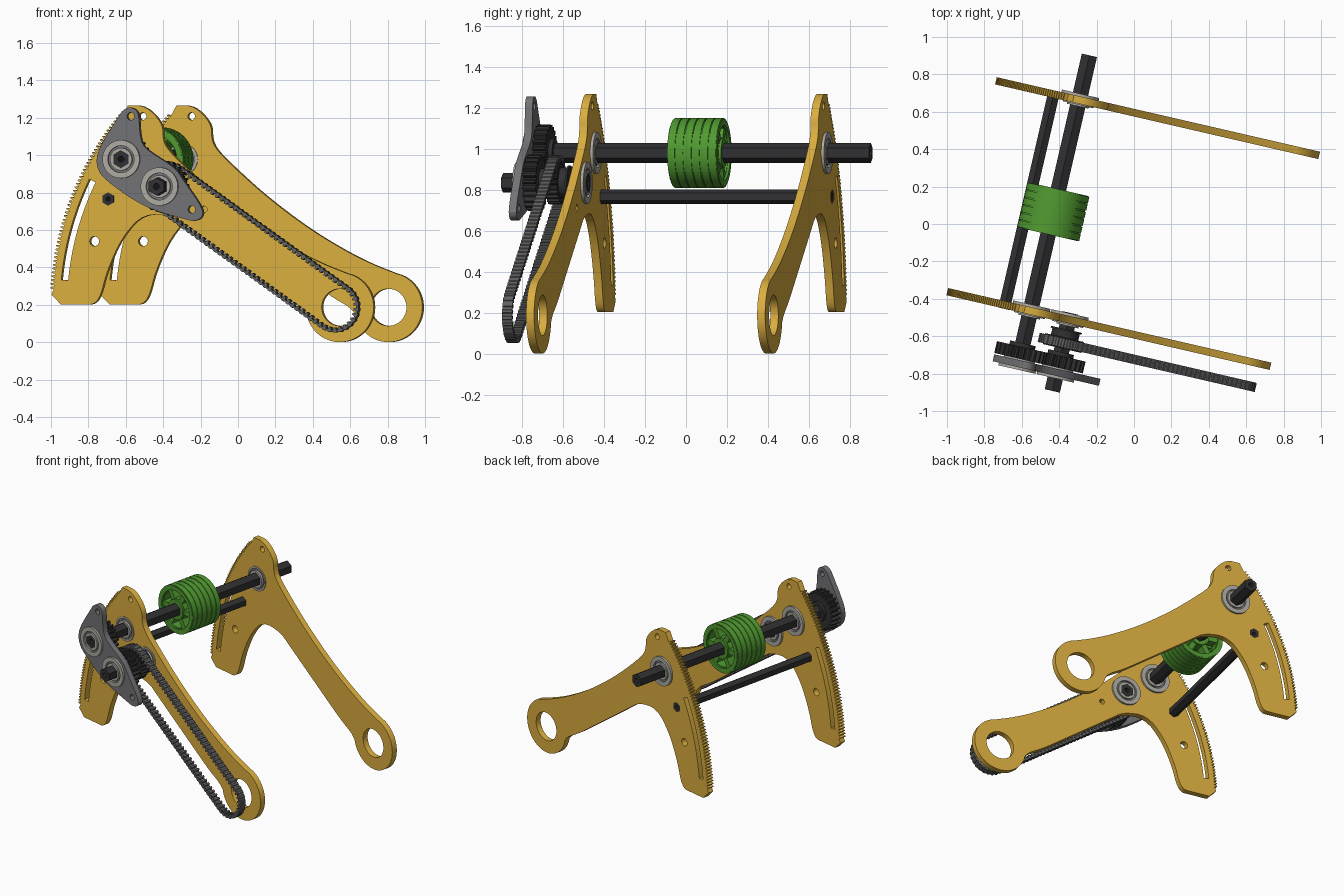
import bpy, bmesh
from math import sin, cos, pi, radians, atan2, hypot
from mathutils import Matrix

if "Cube" in bpy.data.objects:
    bpy.data.objects.remove(bpy.data.objects["Cube"])

# Local frame: u along the plates, z up, v along the shafts; whole model yawed 13 degrees
YAW = Matrix.Rotation(radians(-13), 4, 'Z')
S1, S2, PIVOT, ROD = (-.435, .979), (-.225, .833), (.696, .187), (-.575, .766)


def material(name, r, g, b):
    m = bpy.data.materials.new(name)
    m.diffuse_color = (r, g, b, 1)
    m.use_nodes = True
    m.node_tree.nodes["Principled BSDF"].inputs["Base Color"].default_value = m.diffuse_color
    return m


GOLD = material("gold", .70, .42, .05)
GREEN = material("green", .08, .32, .03)
DARK = material("dark", .03, .03, .032)
BELT = material("belt_grey", .12, .12, .12)
GREY = material("plate_grey", .17, .17, .18)
STEEL = material("steel", .42, .40, .36)


def slab(name, loops, v0, v1, mat):
    """Fill nested 2D loops (u, z), holes included, and extrude from v0 to v1."""
    cu = bpy.data.curves.new(name, 'CURVE')
    cu.dimensions, cu.fill_mode, cu.extrude = '2D', 'BOTH', (v1 - v0) / 2
    for loop in loops:
        sp = cu.splines.new('POLY')
        sp.points.add(len(loop) - 1)
        for p, (a, b) in zip(sp.points, loop):
            p.co = (a, b, 0, 1)
        sp.use_cyclic_u = True
    tmp = bpy.data.objects.new(name + "_tmp", cu)
    bpy.context.collection.objects.link(tmp)
    dg = bpy.context.evaluated_depsgraph_get()
    me = bpy.data.meshes.new_from_object(tmp.evaluated_get(dg))
    bpy.data.objects.remove(tmp)
    bpy.data.curves.remove(cu)
    bm = bmesh.new()
    bm.from_mesh(me)
    bmesh.ops.remove_doubles(bm, verts=bm.verts, dist=1e-5)
    bmesh.ops.recalc_face_normals(bm, faces=bm.faces)
    bm.transform(YAW @ Matrix.Translation((0, (v0 + v1) / 2, 0)) @ Matrix.Rotation(pi / 2, 4, 'X'))
    bm.to_mesh(me)
    bm.free()
    me.materials.clear()
    me.materials.append(mat)
    ob = bpy.data.objects.new(name, me)
    bpy.context.collection.objects.link(ob)
    return ob


def arc(c, r, a0, a1, n):
    return [(c[0] + r * cos(radians(a0 + (a1 - a0) * i / n)),
             c[1] + r * sin(radians(a0 + (a1 - a0) * i / n))) for i in range(n + 1)]


def circle(c, r, n=48, start=0):
    return arc(c, r, start, start + 360, n)[:-1]


def hexagon(c, r=.048):
    return circle(c, r, 6, 30)


def rounded(pts, times=2):
    """Corner cutting that keeps the end points."""
    for _ in range(times):
        out = [pts[0]]
        for (a, b), (c, d) in zip(pts, pts[1:]):
            out += [(a * .75 + c * .25, b * .75 + d * .25), (a * .25 + c * .75, b * .25 + d * .75)]
        pts = out + [pts[-1]]
    return pts


def toothed(c, root, tip, a0, a1, n):
    pts = []
    step = (a1 - a0) / n
    for i in range(n):
        for f, r in ((-.38, root), (-.14, tip), (.14, tip), (.38, root)):
            t = radians(a0 + (i + f) * step)
            pts.append((c[0] + r * cos(t), c[1] + r * sin(t)))
    return pts


# Toothed side plates: arm, pivot eye, curved leg
def side_plate(name, v, bearings, extra):
    upper = rounded([(-.467, 1.266), (-.369, 1.266), (-.275, 1.17), (-.275, 1.085), (-.245, 1.025),
                     (-.127, .913), (.037, .77), (.257, .609), (.449, .495), (.60, .42), (.745, .365)])
    lower = rounded([(.515, .15), (.48, .19), (.38, .245), (.2, .375), (-.12, .605), (-.21, .672),
                     (-.38, .69), (-.50, .56), (-.582, .379), (-.615, .25), (-.65, .203), (-.70, .203)])
    outline = (upper + arc(PIVOT, .186, 70, -165, 40) + lower + [(-.835, .203), (-.886, .255)]
               + toothed(PIVOT, 1.572, 1.591, 176.2, 139, 50))
    slot = (arc(PIVOT, 1.535, 174.5, 153.5, 24) + arc(PIVOT, 1.497, 153.5, 174.5, 24))
    holes = [circle(PIVOT, .099), circle((-.65, .54), .026, 24), circle((-.385, 1.208), .02, 24), slot,
             hexagon(ROD, .036)]
    holes += [circle(c, .085) for c in bearings] + [circle(c, .018, 24) for c in extra]
    slab(name, [outline] + holes, v - .02, v + .02, GOLD)


side_plate("front_side_plate", -.577, [S1, S2], [(-.05, .71)])
side_plate("back_side_plate", .58, [S1], [])


# Flanged bearings: outer race, recessed shield, inner race
def bearing(name, c, v, flange):
    slab(name + "_body", [circle(c, .085), circle(c, .072)], v - .026, v + .026, STEEL)
    f0, f1 = sorted((v + flange * .02, v + flange * .034))
    slab(name + "_flange", [circle(c, .102), circle(c, .072)], f0, f1, STEEL)
    slab(name + "_shield", [circle(c, .072), circle(c, .06)], v - .02, v + .022, GREY)
    slab(name + "_inner_race", [circle(c, .06), hexagon(c)], v - .034, v + .034, STEEL)


bearing("front_plate_bearing_main", S1, -.577, 1)
bearing("front_plate_bearing_drive", S2, -.577, 1)
bearing("back_plate_bearing", S1, .58, 1)
bearing("bracket_bearing_main", S1, -.865, -1)
bearing("bracket_bearing_drive", S2, -.865, -1)

# Grey gearbox bracket
bracket = [(-.433, 1.234), (-.406, 1.255), (-.373, 1.255), (-.340, 1.229), (-.335, 1.111), (-.318, 1.052),
           (-.274, 1.015), (-.143, .935), (-.099, .871), (.016, .710), (.005, .662), (-.044, .646),
           (-.093, .660), (-.312, .721), (-.532, .871), (-.571, .935), (-.571, 1.004), (-.532, 1.084)]
bracket = rounded(bracket + [bracket[0]])[:-1]
slab("gearbox_bracket", [bracket, circle(S1, .085), circle(S2, .085), circle((-.385, 1.208), .02, 24),
                         circle((-.05, .71), .02, 24)], -.885, -.847, GREY)

# Hex shafts and tie rod
slab("main_shaft", [hexagon(S1), circle(S1, .016, 16)], -.895, .825, DARK)
slab("drive_shaft", [hexagon(S2), circle(S2, .016, 16)], -.968, -.54, DARK)
slab("tie_rod", [hexagon(ROD, .036), circle(ROD, .012, 16)], -.598, .598, DARK)

# Meshing gear pair
mesh_angle = atan2(S2[1] - S1[1], S2[0] - S1[0]) * 180 / pi
for name, c, phase in (("main_gear", S1, 0), ("drive_gear", S2, 7.5)):
    a = mesh_angle + phase
    slab(name, [toothed(c, .117, .138, a, a + 360, 24), hexagon(c)], -.84, -.775, DARK)
    slab(name + "_hub", [circle(c, .07), hexagon(c)], -.775, -.755, DARK)

# Drive pulley
slab("drive_pulley", [toothed(S2, .092, .106, 0, 360, 24), hexagon(S2)], -.735, -.675, DARK)
slab("pulley_hub", [circle(S2, .075), hexagon(S2)], -.675, -.64, DARK)
slab("pulley_flange", [circle(S2, .085), hexagon(S2)], -.64, -.63, DARK)

# Toothed belt running from the drive pulley to the pivot
DU, DZ = PIVOT[0] - S2[0], PIVOT[1] - S2[1]
SPAN, TILT, R = hypot(DU, DZ), atan2(DZ, DU), .125
TOTAL = 2 * SPAN + 2 * pi * R


def belt_point(s, r):
    half = TOTAL / 2
    c, back = (S2, 0) if s < half else (PIVOT, pi)
    s %= half
    d = TILT + back
    along = min(s, SPAN)
    a = d + pi / 2 - max(0, s - SPAN) / R
    return (c[0] + along * cos(d) + r * cos(a), c[1] + along * sin(d) + r * sin(a))


N = 100


def belt_loop(low, high):
    return [belt_point((i + f) * TOTAL / N, r) for i in range(N)
            for f, r in ((.1, low), (.2, high), (.6, high), (.7, low))]


slab("drive_belt", [belt_loop(.131, .135), belt_loop(.121, .107)], -.73, -.68, BELT)

# Green roller made of three spoked wheels
for k in range(3):
    v0 = -.157 + k * .0825
    v1 = v0 + .0825
    n = "roller_%d_" % (k + 1)
    slab(n + "rim", [circle(S1, .164, 64), circle(S1, .135)], v0, v1, GREEN)
    for a, b in ((.003, .039), (.0435, .0795)):
        slab(n + "tread", [circle(S1, .17, 64), circle(S1, .16, 64)], v0 + a, v0 + b, GREEN)
    slab(n + "hub", [circle(S1, .07), hexagon(S1)], v0, v1, GREEN)
    gaps = [arc(S1, .13, a + 8, a + 52, 8) + arc(S1, .075, a + 46, a + 14, 6) for a in range(0, 360, 60)]
    slab(n + "spokes", [circle(S1, .137), hexagon(S1, .05)] + gaps, v0 + .012, v1 - .012, GREEN)

# Smooth the round walls, keep edges sharp
bpy.ops.object.select_all(action='SELECT')
bpy.context.view_layer.objects.active = bpy.context.selected_objects[0]
bpy.ops.object.shade_smooth_by_angle(angle=radians(25))
